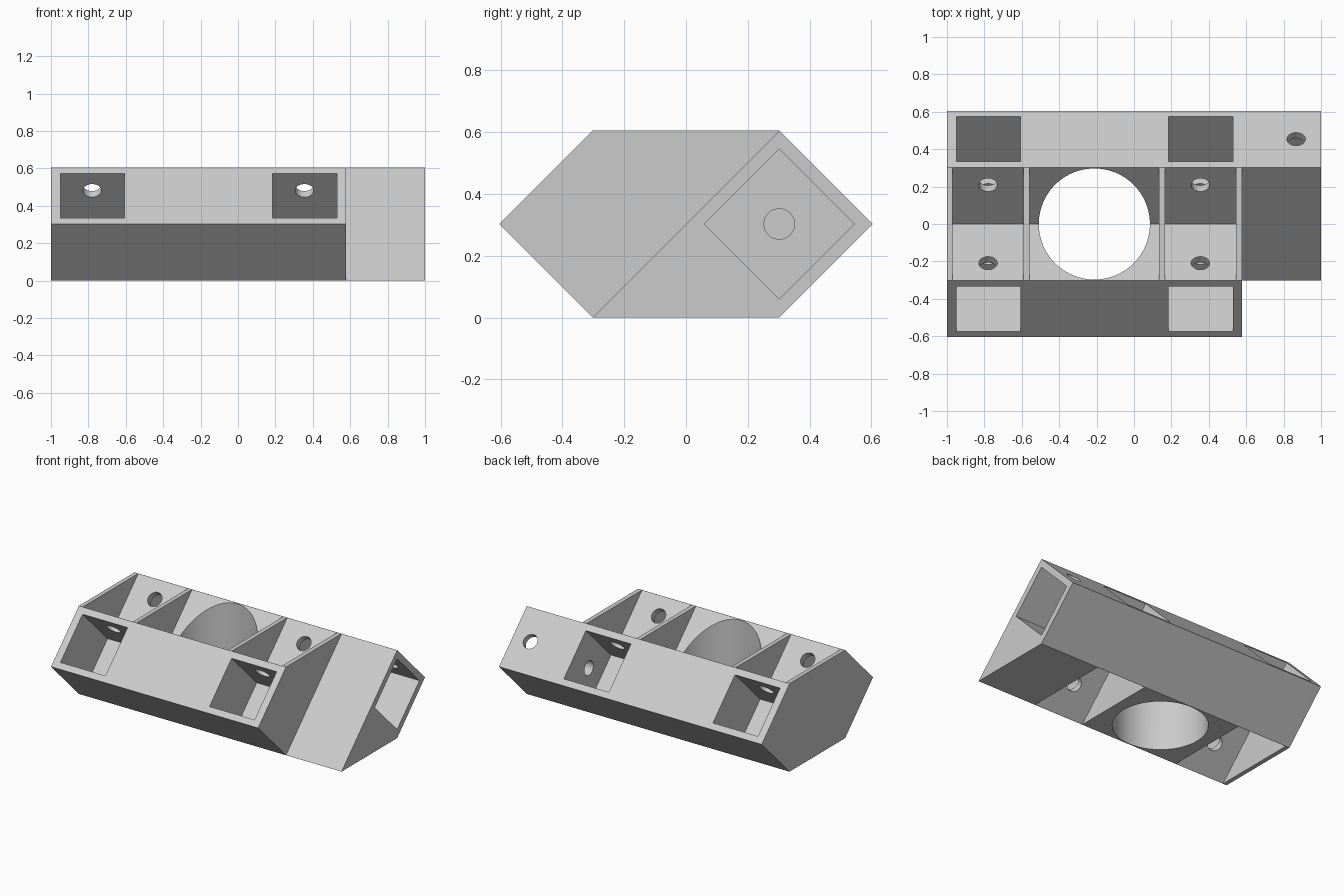
import bpy, bmesh, math
from mathutils import Vector, Matrix

if "Cube" in bpy.data.objects:
    bpy.data.objects.remove(bpy.data.objects["Cube"], do_unlink=True)

grey = bpy.data.materials.new("light_grey")
grey.use_nodes = True
colour = (0.6, 0.6, 0.6, 1)
grey.diffuse_color = colour
grey.node_tree.nodes["Principled BSDF"].inputs["Base Color"].default_value = colour


def finish(bm, name):
    bmesh.ops.recalc_face_normals(bm, faces=bm.faces)
    mesh = bpy.data.meshes.new(name)
    bm.to_mesh(mesh)
    bm.free()
    mesh.materials.append(grey)
    obj = bpy.data.objects.new(name, mesh)
    bpy.context.collection.objects.link(obj)
    return obj


def prism(name, profile, x0, x1):
    """Extrude a (y, z) profile along x."""
    bm = bmesh.new()
    face = bm.faces.new([bm.verts.new((x0, y, z)) for y, z in profile])
    ext = bmesh.ops.extrude_face_region(bm, geom=[face])
    new = [v for v in ext["geom"] if isinstance(v, bmesh.types.BMVert)]
    bmesh.ops.translate(bm, verts=new, vec=(x1 - x0, 0, 0))
    return finish(bm, name)


def rod(name, centre, axis, radius, length, sides=16):
    bm = bmesh.new()
    turn = Vector(axis).to_track_quat("Z", "Y").to_matrix().to_4x4()
    bmesh.ops.create_cone(bm, cap_ends=True, segments=sides, radius1=radius,
                          radius2=radius, depth=length,
                          matrix=Matrix.Translation(centre) @ turn)
    return finish(bm, name)


# Six-sided bar
body = prism("bracket_body", [(-0.605, 0.303), (-0.302, 0.606), (0.302, 0.606),
                              (0.605, 0.303), (0.302, 0), (-0.302, 0)], -1, 1)


def cut(cutter):
    mod = body.modifiers.new("cut", "BOOLEAN")
    mod.operation = "DIFFERENCE"
    mod.solver = "EXACT"
    mod.object = cutter
    cutter.hide_render = True
    with bpy.context.temp_override(object=body, active_object=body):
        bpy.ops.object.modifier_apply(modifier=mod.name)
    bpy.data.objects.remove(cutter, do_unlink=True)


bpy.context.view_layer.objects.active = body

# Slanted front of the end arm
cut(prism("arm_cutter", [(-0.502, -0.2), (0.502, 0.804), (-0.9, 0.804), (-0.9, -0.2)], 0.577, 1.2))

# V grooves between the ribs: three on top, two underneath
top_vee = [(0, 0.305), (0.4, 0.705), (-0.4, 0.705)]
bottom_vee = [(0, 0.301), (0.4, -0.099), (-0.4, -0.099)]
bays = [(-0.97, -0.59), (0.165, 0.545)]
for x0, x1 in bays + [(-0.56, 0.135)]:
    cut(prism("top_groove", top_vee, x0, x1))
for x0, x1 in bays:
    cut(prism("bottom_groove", bottom_vee, x0, x1))

# Central bore
cut(rod("bore", (-0.212, 0, 0.3), (0, 0, 1), 0.297, 1, 96))

# Square pockets in the slanted faces, with screw holes in two walls
pocket = [(-0.625, 0.385), (-0.385, 0.625), (-0.061, 0.302), (-0.301, 0.062)]
for x0, x1 in bays:
    xm = (x0 + x1) / 2
    for s in (1, -1):
        cut(prism("pocket", [(s * y, z) for y, z in pocket], x0 + 0.02, x1 - 0.017))
        cut(rod("top_hole", (xm, -s * 0.225, 0.498), (0, s, 1), 0.05, 0.11))
        cut(rod("bottom_hole", (xm, -s * 0.167, 0.167), (0, s, -1), 0.05, 0.11))

# Pocket and screw holes in the arm end
r = 0.243
cut(prism("end_pocket", [(0.302 - r, 0.303), (0.302, 0.303 + r),
                         (0.302 + r, 0.303), (0.302, 0.303 - r)], 0.62, 1.1))
cut(rod("arm_hole", (0.867, 0.454, 0.454), (0, 1, 1), 0.05, 0.14))
cut(rod("inner_hole", (0.575, 0.302, 0.303), (1, 0, 0), 0.05, 0.15))

# Smooth bore, crisp edges
bpy.ops.object.select_all(action="DESELECT")
body.select_set(True)
bpy.context.view_layer.objects.active = body
bpy.ops.object.shade_smooth_by_angle(angle=math.radians(15))
